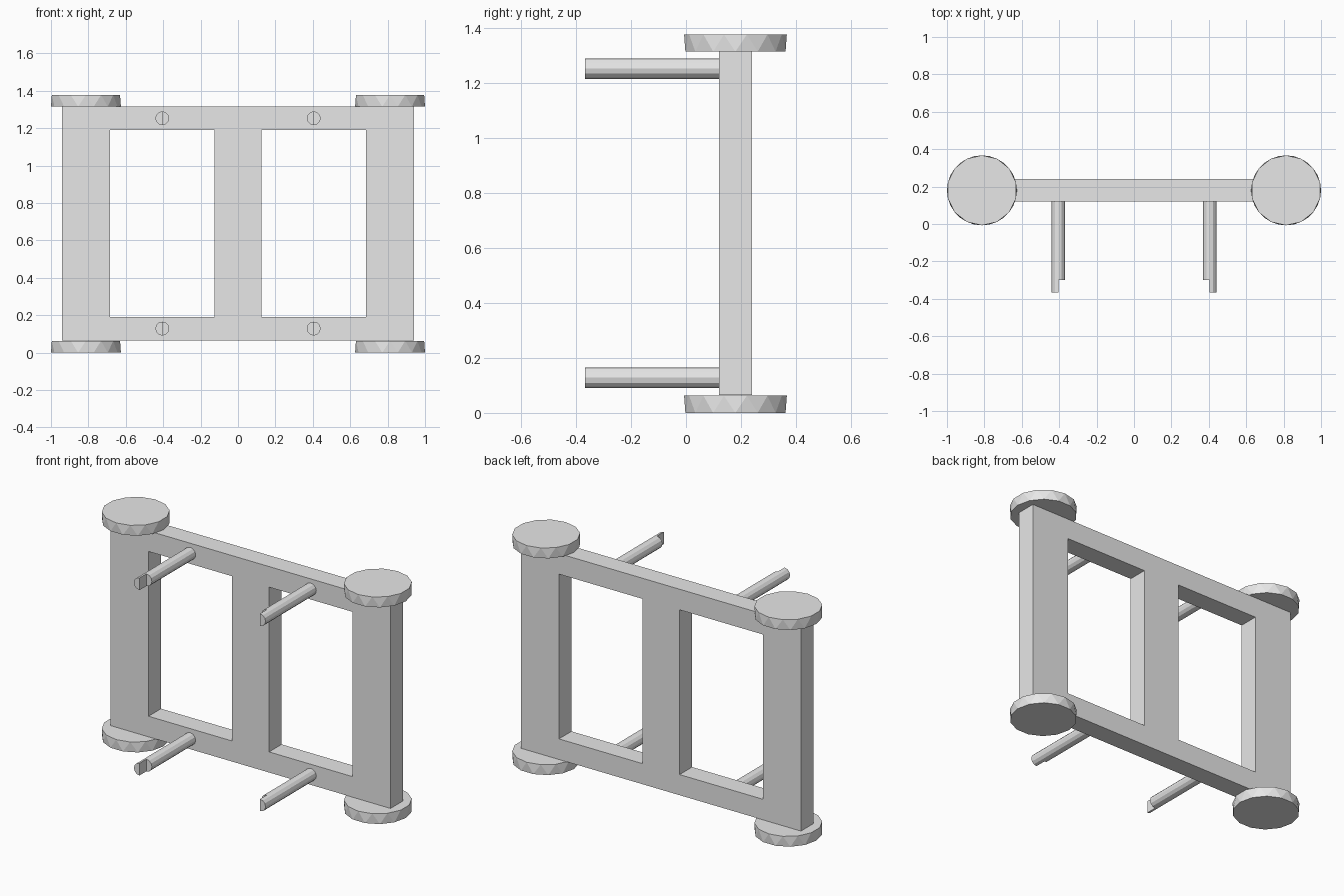
import bpy
import bmesh
from math import cos, sin, pi
from mathutils import Vector

cube = bpy.data.objects.get("Cube")
if cube:
    bpy.data.objects.remove(cube, do_unlink=True)

# Single plain material
grey = bpy.data.materials.new("light grey")
grey.use_nodes = True
COLOUR = (0.8, 0.8, 0.8, 1.0)
grey.diffuse_color = COLOUR
grey.node_tree.nodes["Principled BSDF"].inputs["Base Color"].default_value = COLOUR

MID_Y = 0.18
SIDES = {"left": 1, "right": -1}


def add_object(name, bm):
    bmesh.ops.recalc_face_normals(bm, faces=bm.faces)
    mesh = bpy.data.meshes.new(name)
    bm.to_mesh(mesh)
    bm.free()
    mesh.materials.append(grey)
    obj = bpy.data.objects.new(name, mesh)
    bpy.context.collection.objects.link(obj)
    return obj


# Window frame: a grid of cells with two openings, extruded to a slab
def build_frame():
    xs = [-0.94, -0.685, -0.125, 0.125, 0.685, 0.94]
    zs = [0.065, 0.19, 1.19, 1.315]
    bm = bmesh.new()
    grid = [[bm.verts.new((x, 0.12, z)) for z in zs] for x in xs]
    for i in range(len(xs) - 1):
        for j in range(len(zs) - 1):
            if j == 1 and i in (1, 3):
                continue
            bm.faces.new((grid[i][j], grid[i + 1][j],
                          grid[i + 1][j + 1], grid[i][j + 1]))
    result = bmesh.ops.extrude_face_region(bm, geom=bm.faces[:], use_keep_orig=True)
    moved = [g for g in result["geom"] if isinstance(g, bmesh.types.BMVert)]
    bmesh.ops.translate(bm, verts=moved, vec=(0, 0.12, 0))
    add_object("frame", bm)


# Corner disc: two rings twisted by half a step, joined by triangles
def build_disc(name, x, z, radius=0.187, height=0.0625, n=14):
    bm = bmesh.new()

    def ring(level, shift):
        return [bm.verts.new((x + radius * sin(2 * pi * (k + shift) / n),
                              MID_Y + radius * cos(2 * pi * (k + shift) / n),
                              level)) for k in range(n)]

    low, high = ring(z, 0.5), ring(z + height, 0)
    bm.faces.new(low)
    bm.faces.new(high)
    for k in range(n):
        m = (k + 1) % n
        bm.faces.new((high[k], high[m], low[k]))
        bm.faces.new((low[k], high[m], low[m]))
    add_object(name, bm)


# Half-round rod running forward from the frame
def build_half_rod(name, x, z, direction, tip, radius=0.037, steps=6):
    bm = bmesh.new()
    angles = [pi * k / steps - pi / 2 for k in range(steps + 1)]
    face = bm.faces.new([bm.verts.new((x + direction * radius * cos(a), 0.12,
                                       z + radius * sin(a))) for a in angles])
    result = bmesh.ops.extrude_face_region(bm, geom=[face], use_keep_orig=True)
    moved = [g for g in result["geom"] if isinstance(g, bmesh.types.BMVert)]
    bmesh.ops.translate(bm, verts=moved, vec=Vector((0, tip - 0.12, 0)))
    add_object(name, bm)


build_frame()
for side, s in SIDES.items():
    for level, disc_z, rod_z in (("lower", 0.0, 0.128), ("upper", 1.315, 1.253)):
        build_disc(f"{level}_{side}_disc", s * 0.813, disc_z)
        # Outer half of each peg is longer than the inner half
        build_half_rod(f"{level}_{side}_peg_outer", s * 0.405, rod_z, s, -0.367)
        build_half_rod(f"{level}_{side}_peg_inner", s * 0.405, rod_z, -s, -0.3)
